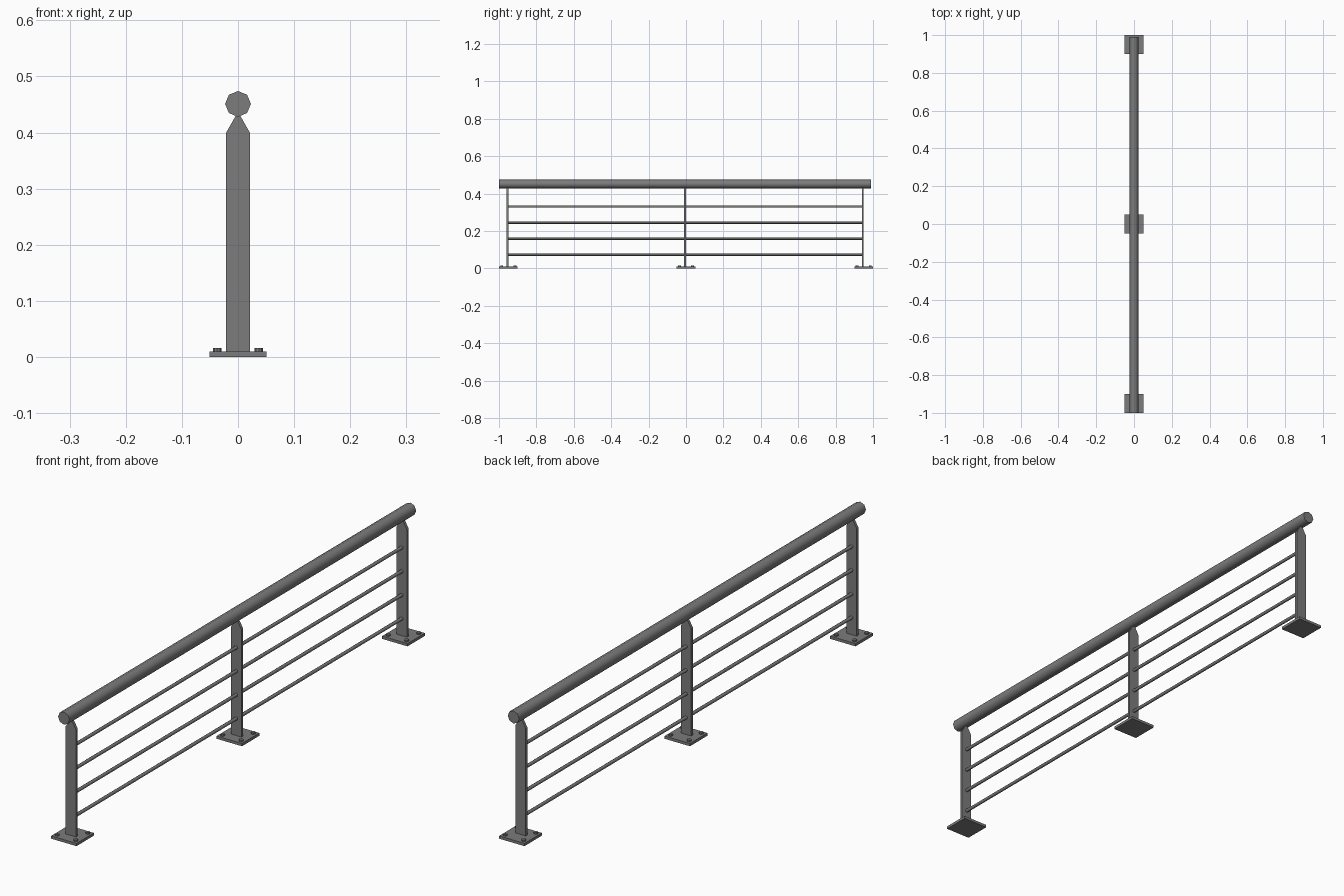
import bpy, bmesh, math
from mathutils import Matrix

old = bpy.data.objects.get("Cube")
if old:
    bpy.data.objects.remove(old, do_unlink=True)

steel = bpy.data.materials.new("dark_grey_steel")
steel.use_nodes = True
GREY = (0.2, 0.2, 0.2, 1)
steel.diffuse_color = GREY
steel.node_tree.nodes["Principled BSDF"].inputs["Base Color"].default_value = GREY


def finish(name, bm, smooth=False):
    bmesh.ops.recalc_face_normals(bm, faces=bm.faces)
    me = bpy.data.meshes.new(name)
    bm.to_mesh(me)
    bm.free()
    me.materials.append(steel)
    ob = bpy.data.objects.new(name, me)
    bpy.context.collection.objects.link(ob)
    if smooth:
        bpy.ops.object.select_all(action='DESELECT')
        ob.select_set(True)
        bpy.context.view_layer.objects.active = ob
        bpy.ops.object.shade_smooth_by_angle(angle=math.radians(50))
    return ob


def bar(name, radius, y0, y1, z, sides):
    """Round bar running along y."""
    bm = bmesh.new()
    place = Matrix.Translation((0, (y0 + y1) / 2, z)) @ Matrix.Rotation(math.pi / 2, 4, 'X')
    bmesh.ops.create_cone(bm, cap_ends=True, segments=sides, radius1=radius,
                          radius2=radius, depth=y1 - y0, matrix=place)
    return finish(name, bm, True)


def post(name, y):
    """Flat upright with a tapered top."""
    half, thick = 0.021, 0.01
    right = [(half, 0), (half, 0.4), (0.004, 0.43)]
    outline = right + [(-x, z) for x, z in reversed(right)]
    bm = bmesh.new()
    face = bm.faces.new([bm.verts.new((x, y - thick / 2, z)) for x, z in outline])
    ext = bmesh.ops.extrude_face_region(bm, geom=[face])
    verts = [v for v in ext["geom"] if isinstance(v, bmesh.types.BMVert)]
    bmesh.ops.translate(bm, verts=verts, vec=(0, thick, 0))
    return finish(name, bm)


def base_plate(name, y):
    bm = bmesh.new()
    size = Matrix.Diagonal((0.102, 0.1, 0.01, 1))
    bmesh.ops.create_cube(bm, size=1, matrix=Matrix.Translation((0, y, 0.005)) @ size)
    return finish(name, bm)


def bolt(name, x, y):
    bm = bmesh.new()
    bmesh.ops.create_cone(bm, cap_ends=True, segments=8, radius1=0.0075, radius2=0.0075,
                          depth=0.008, matrix=Matrix.Translation((x, y, 0.012)))
    return finish(name, bm)


# Handrail
bar("handrail", 0.023, -1, 0.99, 0.451, 8)

# Horizontal rods
for i, z in enumerate((0.072, 0.158, 0.244, 0.33)):
    bar(f"rod_{i + 1}", 0.006, -0.96, 0.95, z, 8)

# Posts, plates and bolts
for label, y in (("front", -0.95), ("middle", 0), ("back", 0.95)):
    post(f"{label}_post", y - 0.005)
    base_plate(f"{label}_base_plate", y)
    for sx, side in ((1, "left"), (-1, "right")):
        for sy, end in ((-1, "near"), (1, "far")):
            bolt(f"{label}_bolt_{side}_{end}", sx * 0.037, y + sy * 0.035)
